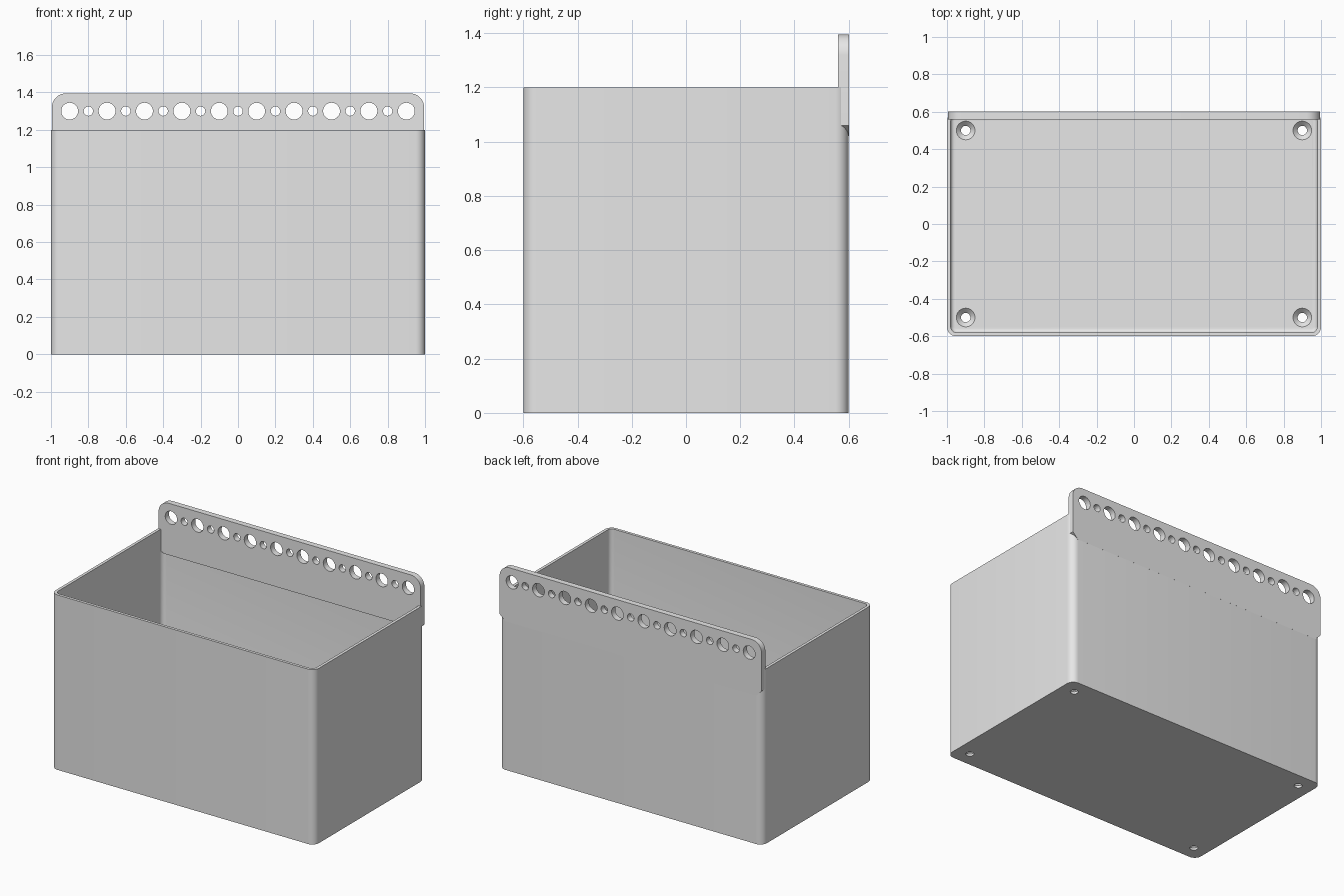
import bpy, bmesh, math
from mathutils import Matrix, Vector

cube = bpy.data.objects.get("Cube")
if cube:
    bpy.data.objects.remove(cube, do_unlink=True)

HALF_X, HALF_Y, HEIGHT = 1.0, 0.6, 1.2
WALL, FLOOR, CORNER = 0.02, 0.04, 0.05
PLATE_X, PLATE_TOP, PLATE_LOW, PLATE_R = 0.995, 1.395, 1.02, 0.075

grey = bpy.data.materials.new("light grey plastic")
grey.use_nodes = True
grey.diffuse_color = (0.8, 0.8, 0.8, 1)
grey.node_tree.nodes["Principled BSDF"].inputs["Base Color"].default_value = (0.8, 0.8, 0.8, 1)


def finish(bm, name):
    bmesh.ops.recalc_face_normals(bm, faces=bm.faces)
    mesh = bpy.data.meshes.new(name)
    bm.to_mesh(mesh)
    bm.free()
    mesh.materials.append(grey)
    obj = bpy.data.objects.new(name, mesh)
    bpy.context.collection.objects.link(obj)
    return obj


def select(obj):
    bpy.ops.object.select_all(action='DESELECT')
    obj.select_set(True)
    bpy.context.view_layer.objects.active = obj


def arc(cx, cy, r, start, steps=8):
    angles = [math.radians(start + 90 * i / steps) for i in range(steps + 1)]
    return [(cx + r * math.cos(a), cy + r * math.sin(a)) for a in angles]


def drill(obj, holes, turn=Matrix()):
    """Cut round or conical holes: (centre, lower radius, upper radius, depth)."""
    bm = bmesh.new()
    for centre, low, high, depth in holes:
        bmesh.ops.create_cone(bm, cap_ends=True, segments=32, radius1=low, radius2=high,
                              depth=depth, matrix=Matrix.Translation(Vector(centre)) @ turn)
    cutter = finish(bm, "hole_cutter")
    cutter.hide_render = True
    select(obj)
    mod = obj.modifiers.new("holes", 'BOOLEAN')
    mod.operation, mod.solver, mod.object = 'DIFFERENCE', 'EXACT', cutter
    bpy.ops.object.modifier_apply(modifier=mod.name)
    bpy.data.objects.remove(cutter, do_unlink=True)


def smooth(obj):
    select(obj)
    bpy.ops.object.shade_smooth_by_angle(angle=math.radians(30))


# Open box: rounded rectangles lofted up the outside and down the inside
def ring(bm, inset, z):
    r = CORNER - inset
    cx, cy = HALF_X - CORNER, HALF_Y - CORNER
    points = []
    for sx, sy, start in ((1, 1, 0), (-1, 1, 90), (-1, -1, 180), (1, -1, 270)):
        points += arc(sx * cx, sy * cy, r, start)
    return [bm.verts.new((x, y, z)) for x, y in points]


bm = bmesh.new()
levels = [(0, 0), (0, HEIGHT), (WALL, HEIGHT)]
fillet = 0.02
for i in range(5):
    a = math.radians(90 * i / 4)
    levels.append((WALL + fillet * (1 - math.cos(a)), FLOOR + fillet * (1 - math.sin(a))))
rings = [ring(bm, inset, z) for inset, z in levels]
for low, high in zip(rings, rings[1:]):
    for i in range(len(low)):
        j = (i + 1) % len(low)
        bm.faces.new((low[i], low[j], high[j], high[i]))
bm.faces.new(rings[0])
bm.faces.new(rings[-1])
box = finish(bm, "box")

# Countersunk screw holes in the floor
spots = [(x, y) for x in (-0.9, 0.9) for y in (-0.5, 0.5)]
drill(box, [((x, y, 0.02), 0.025, 0.025, 0.1) for x, y in spots])
drill(box, [((x, y, 0.0275), 0.02, 0.055, 0.035) for x, y in spots])
smooth(box)

# Hanging plate: rounded top corners, sloped lower corners and inner ledge
bm = bmesh.new()
cx, cz, cut = PLATE_X - PLATE_R, PLATE_TOP - PLATE_R, 0.04
outline = arc(cx, cz, PLATE_R, 0) + arc(-cx, cz, PLATE_R, 90)
outline += [(-PLATE_X, PLATE_LOW + cut), (-PLATE_X + cut, PLATE_LOW),
            (PLATE_X - cut, PLATE_LOW), (PLATE_X, PLATE_LOW + cut)]
back = [bm.verts.new((x, HALF_Y + 0.0005, z)) for x, z in outline]
front = [bm.verts.new((x, 0.56, max(z, PLATE_LOW + 0.02))) for x, z in outline]
bm.faces.new(back)
bm.faces.new(front)
for i in range(len(outline)):
    j = (i + 1) % len(outline)
    bm.faces.new((back[i], back[j], front[j], front[i]))
plate = finish(bm, "hanging_plate")

# Alternating large and small holes along the plate
row = []
for i in range(-9, 10):
    r = 0.045 if i % 2 else 0.025
    row.append(((i / 10, 0.58, 1.3), r, r, 0.2))
drill(plate, row, Matrix.Rotation(math.pi / 2, 4, 'X'))
smooth(plate)
